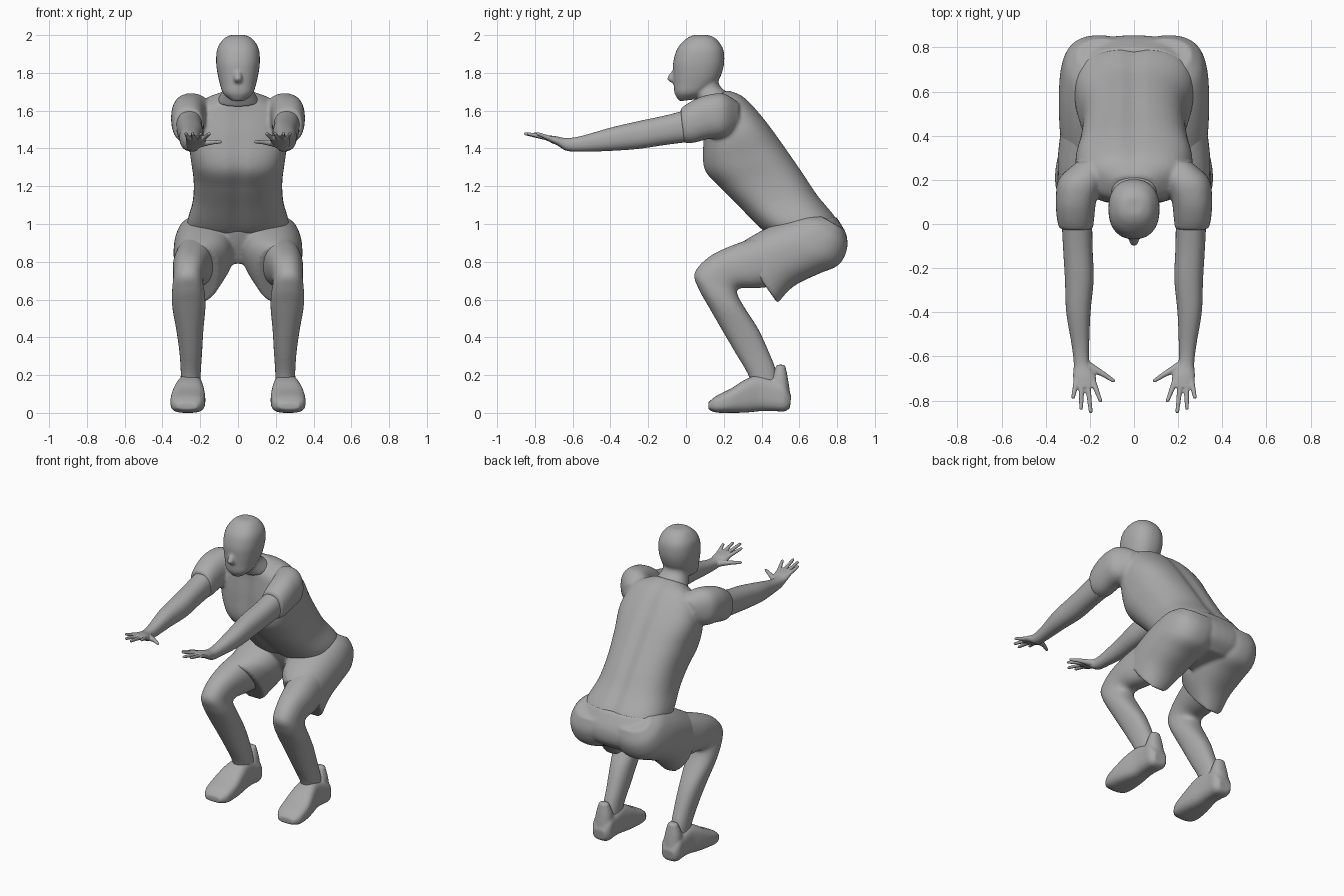
import bpy, bmesh, math
from mathutils import Vector

default_cube = bpy.data.objects.get("Cube")
if default_cube:
    bpy.data.objects.remove(default_cube, do_unlink=True)

# One plain clay colour for the whole figure
clay = bpy.data.materials.new("clay_grey")
clay.use_nodes = True
clay_colour = (.4, .4, .4, 1)
clay.diffuse_color = clay_colour
for node in clay.node_tree.nodes:
    if node.type == 'BSDF_PRINCIPLED':
        node.inputs["Base Color"].default_value = clay_colour
        node.inputs["Roughness"].default_value = .7


def spline(before, start, end, after, t):
    """Catmull-Rom blend of two neighbouring stations."""
    return [
        .5 * (2 * b + (c - a) * t + (2 * a - 5 * b + 4 * c - d) * t * t
              + (3 * b - a - 3 * c + d) * t ** 3)
        for a, b, c, d in zip(before, start, end, after)
    ]


def power_wave(value, power):
    return math.copysign(abs(value) ** (2 / power), value)


def loft(bm, stations, side=1, power=2.3, groove=0, segments=40, steps=5):
    """Skin oval sections: front y, front z, back y, back z, half width, centre x."""
    stations = [list(s) + [0] * (6 - len(s)) for s in stations]
    padded = [stations[0]] + stations + [stations[-1]]
    sections = []
    for i in range(len(stations) - 1):
        for step in range(steps):
            sections.append(spline(*padded[i:i + 4], step / steps))
    sections.append(stations[-1])
    rings = []
    for front_y, front_z, back_y, back_z, width, centre in sections:
        front = Vector((centre, front_y, front_z))
        back = Vector((centre, back_y, back_z))
        middle, half = (front + back) / 2, (front - back) / 2
        ring = []
        for k in range(segments):
            angle = math.tau * k / segments
            across = width * power_wave(math.cos(angle), power)
            along = power_wave(math.sin(angle), power)
            along *= 1 - groove * math.exp(-(across / .03) ** 2)
            point = middle + half * along
            ring.append(bm.verts.new(((point.x + across) * side, point.y, point.z)))
        rings.append(ring)
    for lower, upper in zip(rings, rings[1:]):
        for k in range(segments):
            n = (k + 1) % segments
            bm.faces.new((lower[k], lower[n], upper[n], upper[k]))
    bm.faces.new(rings[0])
    bm.faces.new(rings[-1])


def finger(bm, base, tip, side, thick, thin):
    """Tapered finger with a rounded tip."""
    base, tip = (Vector((p[0] * side, p[1], p[2])) for p in (base, tip))
    aim = tip - base
    placement = aim.to_track_quat('Z', 'Y').to_matrix().to_4x4()
    placement.translation = (base + tip) / 2
    bmesh.ops.create_cone(bm, cap_ends=True, segments=12, radius1=thick,
                          radius2=thin, depth=aim.length, matrix=placement)
    placement.translation = tip
    bmesh.ops.create_icosphere(bm, subdivisions=2, radius=thin, matrix=placement)


def finish(name, bm, voxel=.01, relax=5):
    """Fuse the lofts of one part into a single smooth skin."""
    bmesh.ops.recalc_face_normals(bm, faces=bm.faces)
    mesh = bpy.data.meshes.new(name)
    bm.to_mesh(mesh)
    bm.free()
    mesh.materials.append(clay)
    for face in mesh.polygons:
        face.use_smooth = True
    part = bpy.data.objects.new(name, mesh)
    bpy.context.collection.objects.link(part)
    fuse = part.modifiers.new("fuse", 'REMESH')
    fuse.mode = 'VOXEL'
    fuse.voxel_size = voxel
    fuse.use_smooth_shade = True
    soften = part.modifiers.new("soften", 'SMOOTH')
    soften.factor = .5
    soften.iterations = relax
    return part


# Head, neck and nose
bm = bmesh.new()
loft(bm, [
    (-.035, 1.65, .05, 1.66, .035), (-.06, 1.69, .1, 1.69, .078),
    (-.065, 1.74, .165, 1.75, .097), (-.068, 1.8, .193, 1.81, .11),
    (-.067, 1.86, .203, 1.87, .116), (-.045, 1.93, .195, 1.93, .109),
    (.0, 1.98, .16, 1.98, .077), (.04, 2, .12, 2, .04)])
loft(bm, [(.05, 1.78, .17, 1.78, .08), (.04, 1.7, .18, 1.73, .08),
          (.08, 1.62, .24, 1.68, .11)])
loft(bm, [(-.066, 1.82, -.04, 1.82, .012), (-.1, 1.77, -.04, 1.77, .022),
          (-.072, 1.745, -.04, 1.745, .016)])
finish("head", bm, .008, 4)

# Shirt: torso with both sleeves
bm = bmesh.new()
loft(bm, [
    (.1, 1.64, .22, 1.71, .1), (.1, 1.58, .31, 1.67, .21),
    (.09, 1.44, .42, 1.55, .265), (.095, 1.29, .53, 1.4, .25),
    (.18, 1.19, .62, 1.27, .235), (.28, 1.09, .7, 1.15, .24),
    (.4, .97, .79, 1.04, .27), (.48, .92, .81, .98, .25)],
    power=2.6, groove=.06)
for side in (1, -1):
    loft(bm, [
        (.28, 1.64, .28, 1.5, .06, .2), (.2, 1.69, .21, 1.46, .1, .24),
        (.1, 1.68, .12, 1.45, .092, .262), (.02, 1.645, .04, 1.43, .085, .265),
        (-.03, 1.61, -.01, 1.43, .077, .262)], side)
finish("shirt", bm)

# Shorts: pelvis with both trouser legs
bm = bmesh.new()
loft(bm, [
    (.42, .97, .795, 1.04, .26), (.45, .9, .85, .94, .28),
    (.49, .83, .845, .85, .23), (.52, .79, .78, .79, .15)], power=2.6)
for side in (1, -1):
    loft(bm, [
        (.27, .885, .485, .58, .115, .215), (.33, .925, .57, .67, .148, .19),
        (.42, .975, .7, .735, .163, .178), (.52, 1.02, .81, .785, .165, .17),
        (.62, 1.05, .855, .88, .15, .16), (.7, 1.05, .84, .97, .12, .14)], side)
finish("shorts", bm)

for side, label in ((1, "left"), (-1, "right")):
    # Arm reaching forward, with a flat palm and spread fingers
    bm = bmesh.new()
    loft(bm, [
        (.06, 1.62, .06, 1.44, .07, .26), (-.1, 1.577, -.1, 1.42, .067, .255),
        (-.25, 1.545, -.25, 1.398, .065, .248), (-.4, 1.51, -.4, 1.387, .055, .252),
        (-.55, 1.467, -.54, 1.383, .04, .243), (-.63, 1.455, -.63, 1.387, .036, .237),
        (-.69, 1.465, -.68, 1.415, .051, .225), (-.74, 1.47, -.74, 1.443, .05, .222)],
        side)
    for base_x, tip_x, tip_y in ((.26, .276, -.785), (.237, .24, -.835),
                                 (.212, .196, -.85), (.187, .152, -.8)):
        finger(bm, (base_x, -.71, 1.45), (tip_x, tip_y, 1.478), side, .014, .009)
    finger(bm, (.205, -.645, 1.425), (.14, -.68, 1.433), side, .021, .013)
    finger(bm, (.14, -.68, 1.433), (.093, -.71, 1.435), side, .013, .009)
    finish(label + "_arm", bm, .005, 3)

    # Bent leg, fanned around the back of the knee
    bm = bmesh.new()
    loft(bm, [
        (.4, .94, .47, .67, .11, .22), (.24, .885, .37, .66, .1, .245),
        (.12, .825, .29, .66, .085, .258), (.045, .74, .27, .645, .08, .265),
        (.065, .66, .28, .61, .087, .263), (.115, .57, .315, .55, .088, .26),
        (.19, .44, .385, .44, .072, .255), (.26, .32, .44, .32, .06, .25),
        (.33, .2, .475, .23, .053, .25), (.36, .1, .5, .12, .05, .25)], side)
    finish(label + "_leg", bm)

    # Shoe with a raised heel tab
    bm = bmesh.new()
    loft(bm, [
        (.118, .055, .118, .018, .055, .27), (.16, .09, .16, .002, .085, .268),
        (.24, .13, .23, .0, .092, .265), (.31, .175, .32, .002, .083, .26),
        (.38, .2, .4, .01, .07, .255), (.46, .18, .46, .01, .066, .255),
        (.52, .16, .52, .008, .066, .255), (.557, .09, .55, .025, .045, .255)],
        side, power=3)
    loft(bm, [(.44, .1, .552, .1, .06, .255), (.45, .18, .54, .18, .052, .255),
              (.48, .255, .525, .255, .03, .255)], side)
    finish(label + "_shoe", bm, .008, 4)
